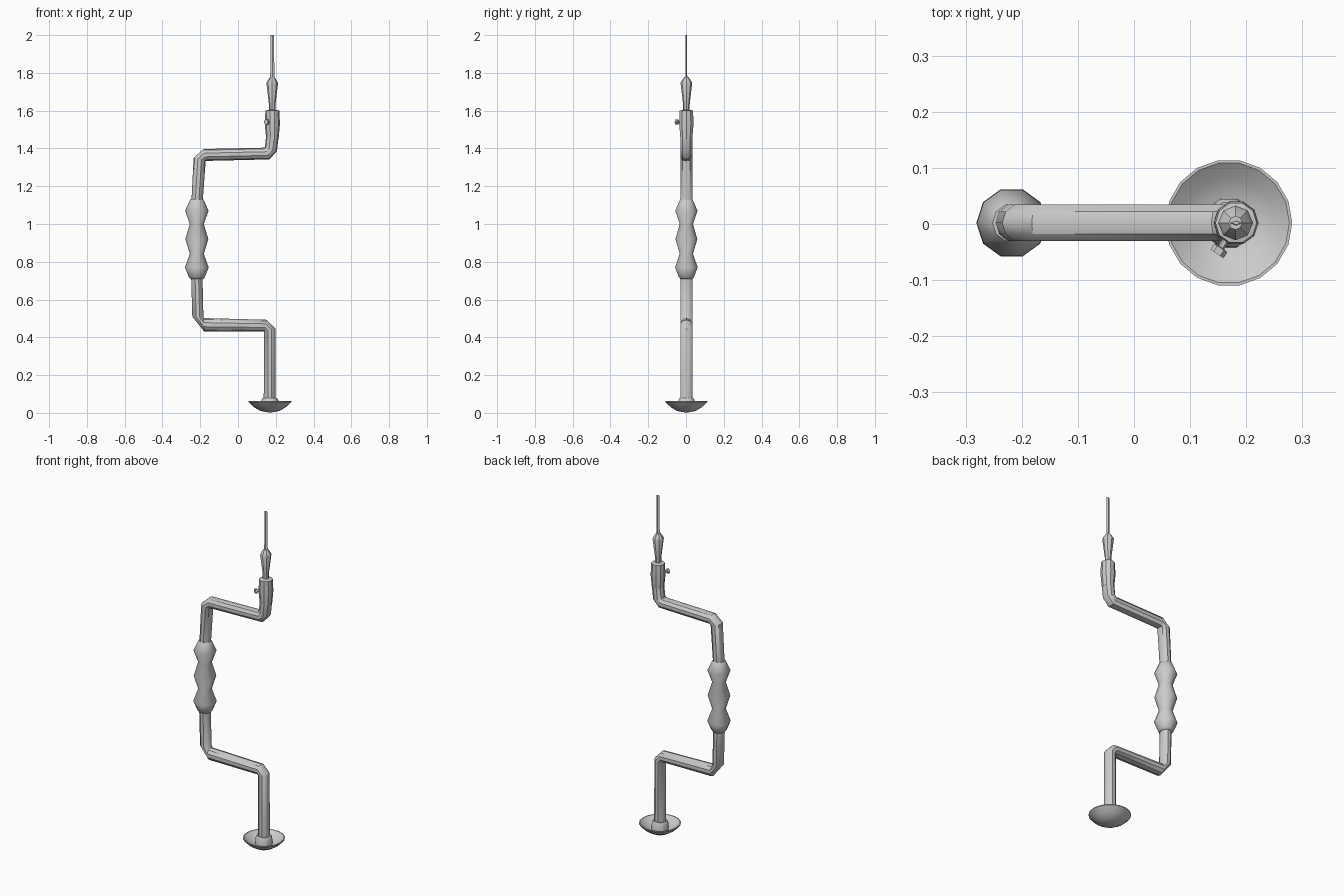
import bpy, bmesh, math
from mathutils import Vector

if "Cube" in bpy.data.objects:
    bpy.data.objects.remove(bpy.data.objects["Cube"])


def finish(name, bm, angle=35):
    bmesh.ops.remove_doubles(bm, verts=bm.verts, dist=0.0005)
    bmesh.ops.recalc_face_normals(bm, faces=bm.faces)
    me = bpy.data.meshes.new(name)
    bm.to_mesh(me)
    bm.free()
    ob = bpy.data.objects.new(name, me)
    bpy.context.collection.objects.link(ob)
    bpy.ops.object.select_all(action='DESELECT')
    bpy.context.view_layer.objects.active = ob
    ob.select_set(True)
    bpy.ops.object.shade_smooth_by_angle(angle=math.radians(angle))
    return ob


def loft(name, rings, angle=35):
    bm = bmesh.new()
    rows = [[bm.verts.new(p) for p in r] for r in rings]
    n = len(rows[0])
    for a, b in zip(rows, rows[1:]):
        for i in range(n):
            j = (i + 1) % n
            bm.faces.new((a[i], a[j], b[j], b[i]))
    bm.faces.new(rows[0])
    bm.faces.new(rows[-1])
    return finish(name, bm, angle)


def turned(name, profile, x, y=0.002, sides=10, angle=35, flat=1.0):
    """Profile of (radius, height) turned about a vertical axis."""
    return loft(name, [[(x + r * math.cos(math.tau * i / sides),
                         y + r * flat * math.sin(math.tau * i / sides), z)
                        for i in range(sides)] for r, z in profile], angle)


def crank(name, pairs, depth, sides=10):
    """Oval rings, each spanning a left and right point in the xz plane."""
    rings = []
    for lx, lz, rx, rz in pairs:
        l, r = Vector((lx, 0.002, lz)), Vector((rx, 0.002, rz))
        c, h = (l + r) / 2, (r - l) / 2
        rings.append([c + h * math.cos(math.tau * i / sides)
                      + Vector((0, depth, 0)) * math.sin(math.tau * i / sides)
                      for i in range(sides)])
    return loft(name, rings)


# Bent crank bar
crank("crank_bar", [
    (.136, .04, .200, .04), (.138, .432, .198, .445), (.139, .431, .152, .493),
    (-.180, .432, -.182, .502), (-.242, .510, -.183, .504),
    (-.248, .72, -.188, .72), (-.246, 1.13, -.186, 1.13),
    (-.235, 1.35, -.171, 1.335), (-.182, 1.397, -.168, 1.334),
    (.138, 1.404, .166, 1.342), (.142, 1.407, .206, 1.385),
    (.149, 1.47, .216, 1.47)], 0.034)

# Dished foot pad and its collar
turned("foot_pad", [(.012, .003), (.05, .01), (.085, .031), (.113, .058),
                    (.113, .063), (.108, .063), (.08, .042), (.045, .025), (.012, .022)],
       0.169, sides=18)
turned("foot_collar", [(.046, .022), (.044, .07), (.038, .078)], 0.169)

# Beaded grip
turned("grip", [(.034, .71), (.042, .718), (.063, .77), (.037, .842), (.061, .92),
                (.037, 1.0), (.062, 1.07), (.04, 1.12), (.034, 1.13)],
       -0.218, sides=10, angle=50)

# Chuck, bit holder and flat bit
turned("chuck", [(.033, 1.45), (.040, 1.53), (.037, 1.60), (.017, 1.605)], 0.182)
turned("bit_holder", [(.016, 1.59), (.018, 1.64), (.031, 1.745), (.027, 1.755), (.012, 1.777)],
       0.181, sides=8)
turned("bit", [(.012, 1.77), (.010, 1.84), (.009, 2.0)], 0.182, sides=4, flat=0.4)

# Set screw on the chuck
d = Vector((-.55, -.83, 0)).normalized()
s = Vector((-d.y, d.x, 0))
base = Vector((.171, -.018, 1.54))
loft("set_screw", [[base + d * t + (s * math.cos(math.tau * i / 6)
                                    + Vector((0, 0, 1)) * math.sin(math.tau * i / 6)) * r
                    for i in range(6)]
                   for t, r in [(0, .006), (.028, .006), (.030, .014), (.042, .014)]])
